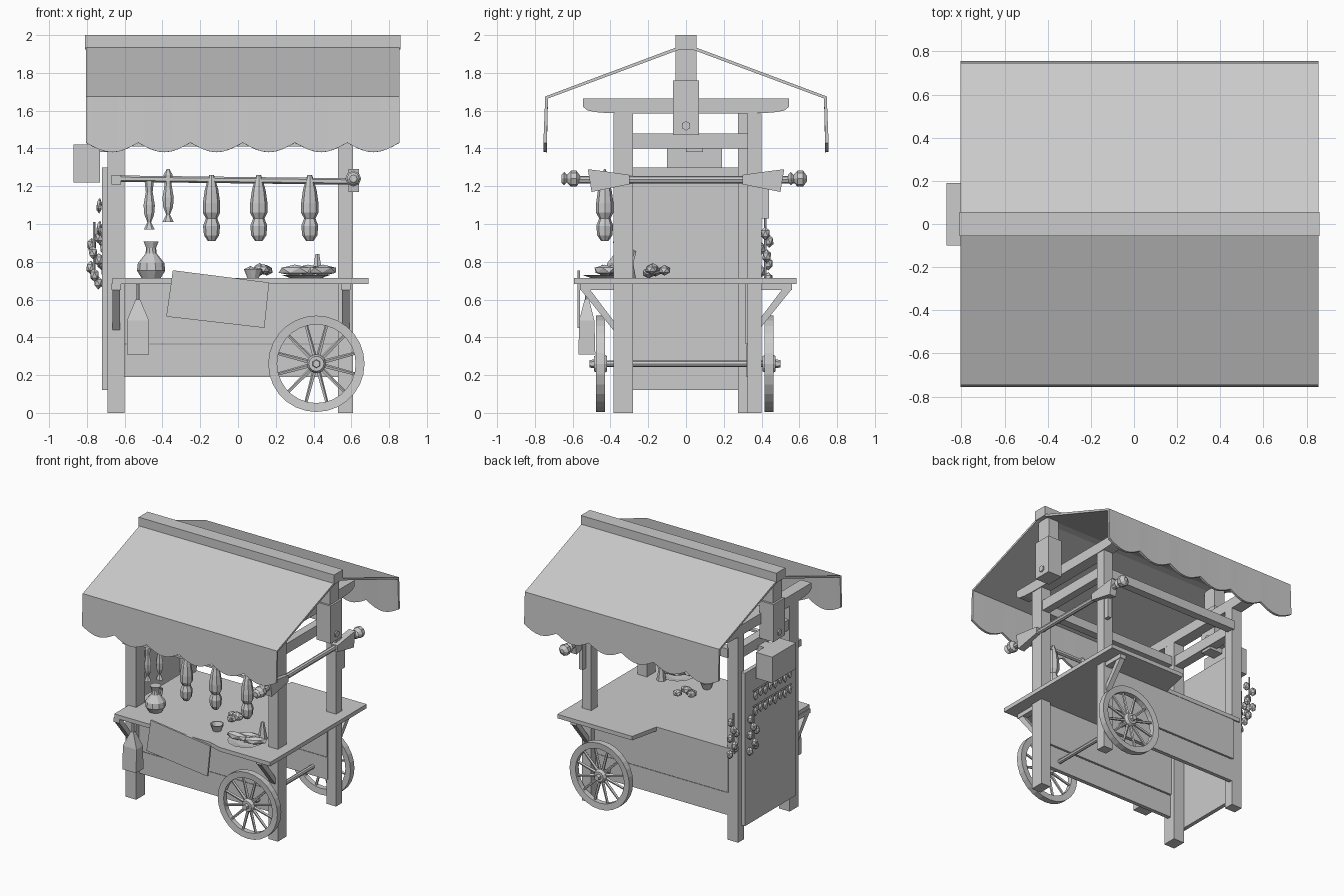
import bpy, bmesh, math, random
from mathutils import Vector, Matrix

if "Cube" in bpy.data.objects:
    bpy.data.objects.remove(bpy.data.objects["Cube"])

random.seed(4)


def finish(name, bm):
    bmesh.ops.recalc_face_normals(bm, faces=bm.faces)
    me = bpy.data.meshes.new(name)
    bm.to_mesh(me)
    bm.free()
    ob = bpy.data.objects.new(name, me)
    bpy.context.collection.objects.link(ob)
    return ob


def box(name, x0, x1, y0, y1, z0, z1):
    bm = bmesh.new()
    m = Matrix.Translation(((x0 + x1) / 2, (y0 + y1) / 2, (z0 + z1) / 2))
    bmesh.ops.create_cube(bm, size=1, matrix=m @ Matrix.Diagonal((x1 - x0, y1 - y0, z1 - z0, 1)))
    return finish(name, bm)


def prism(name, pts, axis, lo, hi):
    """Extrude a flat outline along an axis; outline uses the other two axes in order."""
    bm = bmesh.new()

    def place(p, d):
        c = list(p)
        c.insert('xyz'.index(axis), d)
        return c
    a = [bm.verts.new(place(p, lo)) for p in pts]
    b = [bm.verts.new(place(p, hi)) for p in pts]
    bm.faces.new(a)
    bm.faces.new(b)
    for i in range(len(pts)):
        j = (i + 1) % len(pts)
        bm.faces.new((a[i], a[j], b[j], b[i]))
    return finish(name, bm)


def rod(name, p, q, r1, r2=None, segs=8):
    p, q = Vector(p), Vector(q)
    bm = bmesh.new()
    rot = (q - p).to_track_quat('Z', 'Y').to_matrix().to_4x4()
    bmesh.ops.create_cone(bm, cap_ends=True, segments=segs, radius1=r1, radius2=r1 if r2 is None else r2,
                          depth=(q - p).length, matrix=Matrix.Translation((p + q) / 2) @ rot)
    return finish(name, bm)


def lathe(name, prof, loc, segs=8, axis='z', closed=False, squash=1):
    """Turn an (r, h) profile around an axis through loc."""
    bm = bmesh.new()
    rings = []
    for k in range(segs):
        a = 2 * math.pi * k / segs
        ring = []
        for r, h in prof:
            v = Vector((r * math.cos(a), r * math.sin(a) * squash, h))
            if axis == 'y':
                v = Vector((v.x, v.z, v.y))
            ring.append(bm.verts.new(v + Vector(loc)))
        rings.append(ring)
    n = len(prof)
    for k in range(segs):
        r1, r2 = rings[k], rings[(k + 1) % segs]
        for i in range(n if closed else n - 1):
            j = (i + 1) % n
            bm.faces.new((r1[i], r1[j], r2[j], r2[i]))
    if not closed:
        bm.faces.new([r[0] for r in rings])
        bm.faces.new([r[-1] for r in rings])
    return finish(name, bm)


def blob(name, loc, size, tilt=0):
    bm = bmesh.new()
    m = Matrix.Translation(loc) @ Matrix.Rotation(tilt, 4, 'Z') @ Matrix.Diagonal((*size, 1))
    bmesh.ops.create_icosphere(bm, subdivisions=1, radius=1, matrix=m)
    return finish(name, bm)


# Roof canopy: folded cloth with scalloped valances
bm = bmesh.new()
N = 48
cols = []
for i in range(N + 1):
    u = i / N
    x = -0.805 + 1.66 * u
    low = 1.43 - 0.05 * abs(math.sin(6 * math.pi * u))
    sec = [(-0.746, low), (-0.738, 1.67), (0, 1.945), (0.738, 1.67), (0.746, low)]
    cols.append([bm.verts.new((x, y, z)) for y, z in sec])
for a, b in zip(cols, cols[1:]):
    for j in range(4):
        bm.faces.new((a[j], b[j], b[j + 1], a[j + 1]))
canopy = finish("roof_canopy", bm)
s = canopy.modifiers.new("thickness", 'SOLIDIFY')
s.thickness = 0.018
s.offset = 0
box("ridge_beam", -0.81, 0.86, -0.055, 0.055, 1.925, 2.0)

# King posts, hanging blocks and rounded cross beams at both gables
beam = [(-0.545, 1.665), (-0.545, 1.62), (-0.52, 1.60), (-0.46, 1.59), (-0.35, 1.585)]
beam += [(-y, z) for y, z in reversed(beam)]
for side, x, xb in (("left", -0.735, -0.645), ("right", 0.78, 0.57)):
    box(side + "_king_post", x - 0.045, x + 0.045, -0.055, 0.055, 1.7, 1.94)
    box(side + "_king_block", x - 0.06, x + 0.06, -0.07, 0.07, 1.47, 1.76)
    rod(side + "_block_peg", (x - 0.07, 0, 1.52), (x + 0.07, 0, 1.52), 0.025, segs=6)
    prism(side + "_cross_beam", beam, 'x', xb - 0.045, xb + 0.045)

# Corner posts and top frame
for side, x0, x1 in (("left", -0.69, -0.60), ("right", 0.53, 0.61)):
    box(side + "_front_post", x0, x1, -0.385, -0.28, 0, 1.585)
    yb = 0.275 if x0 < 0 else 0.325
    box(side + "_back_post", x0, x1, yb, yb + 0.075, 0, 1.585)
    box(side + "_top_rail", x0 + 0.01, x1 - 0.01, -0.29, 0.34, 1.40, 1.48)
for side, y in (("front", -0.33), ("back", 0.335)):
    box(side + "_top_rail", -0.61, 0.54, y - 0.03, y + 0.03, 1.41, 1.48)
    # Two planks close the body below the counter
    box(side + "_lower_plank", -0.61, 0.54, y - 0.015, y + 0.015, 0.19, 0.362)
    box(side + "_upper_plank", -0.61, 0.54, y - 0.022, y + 0.022, 0.368, 0.69)

# Closed left side panel and box sign
box("left_side_panel", -0.72, -0.69, -0.31, 0.31, 0.12, 1.30)
box("left_sign_box", -0.87, -0.73, -0.10, 0.19, 1.22, 1.42)
box("left_sign_bracket", -0.75, -0.62, 0.0, 0.09, 1.38, 1.42)

# Counter with step on the back edge
prism("counter", [(-0.665, -0.56), (0.15, -0.56), (0.26, -0.592), (0.69, -0.592), (0.69, 0.585),
                  (0.05, 0.585), (0.0, 0.36), (-0.665, 0.36)], 'z', 0.682, 0.713)

# Counter braces
for name, x, s in (("left_front", -0.645, -1), ("right_front", 0.57, -1), ("right_back", 0.57, 1)):
    prism(name + "_brace", [(s * 0.37, 0.42), (s * 0.37, 0.47), (s * 0.51, 0.655), (s * 0.56, 0.655)],
          'x', x - 0.02, x + 0.02)
    box(name + "_arm", x - 0.025, x + 0.025, min(s * 0.36, s * 0.56), max(s * 0.36, s * 0.56), 0.65, 0.684)

# Wheels
WX, WZ = 0.415, 0.26
for side, y in (("front", -0.452), ("back", 0.44)):
    s = -1 if y < 0 else 1
    lathe(side + "_wheel_rim", [(0.208, -0.02), (0.255, -0.024), (0.255, 0.024), (0.208, 0.02)],
          (WX, y, WZ), 28, 'y', closed=True)
    lathe(side + "_wheel_hub", [(0.04, -0.035), (0.05, -0.015), (0.05, 0.015), (0.04, 0.035)],
          (WX, y, WZ), 12, 'y')
    rod(side + "_hub_cap", (WX, y, WZ), (WX, y + s * 0.06, WZ), 0.026, 0.02, 6)
    for k in range(12):
        a = 2 * math.pi * (k + 0.5) / 12
        d = Vector((math.cos(a), 0, math.sin(a)))
        c = Vector((WX, y, WZ))
        rod(f"{side}_spoke_{k}", c + d * 0.04, c + d * 0.215, 0.012, 0.009, 5)
rod("axle", (WX, -0.46, WZ), (WX, 0.45, WZ), 0.017)

# Side pole with brackets and turned knobs
rod("side_pole", (0.61, -0.58, 1.235), (0.61, 0.58, 1.235), 0.02)
for side, s in (("front", -1), ("back", 1)):
    prism(side + "_pole_bracket", [(s * 0.30, 1.21), (s * 0.30, 1.26), (s * 0.44, 1.28), (s * 0.52, 1.29),
                                   (s * 0.50, 1.17)], 'x', 0.585, 0.64)
    lathe(side + "_pole_knob", [(0.02, -0.06), (0.035, -0.045), (0.02, -0.03), (0.042, -0.01),
                                (0.042, 0.02), (0.015, 0.04)], (0.61, s * 0.60, 1.24), 8, 'y')

# Hanging rail with meats and fish
rod("hanging_rail", (-0.65, -0.43, 1.24), (0.61, -0.43, 1.225), 0.017, segs=6)
box("rail_holder", -0.67, -0.62, -0.45, -0.37, 1.21, 1.26)
ham = [(0.012, 0.03), (0.022, 0), (0.036, -0.05), (0.046, -0.12), (0.046, -0.17), (0.03, -0.20),
       (0.045, -0.24), (0.04, -0.29), (0.02, -0.32)]
for i, x in enumerate((-0.14, 0.11, 0.38)):
    lathe(f"hanging_ham_{i}", ham, (x, -0.43, 1.23), 8)
fish = [(0.008, 0.03), (0.024, 0), (0.018, -0.05), (0.03, -0.12), (0.026, -0.17), (0.01, -0.21), (0.03, -0.25)]
for i, (x, z) in enumerate(((-0.47, 1.22), (-0.37, 1.26))):
    lathe(f"hanging_fish_{i}", fish, (x, -0.43, z), 6, squash=0.7)
box("hanging_tool", 0.575, 0.605, 0.40, 0.44, 1.03, 1.22)

# Tilted cloth board on the front
prism("front_board", [(-0.345, 0.755), (0.165, 0.69), (0.14, 0.45), (-0.38, 0.51)], 'y', -0.574, -0.56)

# Hanging lantern-shaped bag
bm = bmesh.new()
rings = [[bm.verts.new((-0.53 + sx * w, -0.525 + sy * d, z)) for sx, sy in ((-1, -1), (1, -1), (1, 1), (-1, 1))]
         for z, w, d in ((0.31, 0.058, 0.045), (0.49, 0.058, 0.04), (0.60, 0.012, 0.012))]
bm.faces.new(rings[0])
bm.faces.new(rings[2])
for a, b in zip(rings, rings[1:]):
    for i in range(4):
        bm.faces.new((a[i], a[(i + 1) % 4], b[(i + 1) % 4], b[i]))
finish("hanging_bag", bm)
rod("bag_strap", (-0.53, -0.525, 0.59), (-0.53, -0.525, 0.69), 0.01, segs=5)

# Jug with handle
lathe("jug", [(0.05, 0), (0.075, 0.04), (0.07, 0.08), (0.03, 0.13), (0.026, 0.16), (0.04, 0.195)],
      (-0.46, -0.35, 0.713), 10)
rod("jug_handle_upper", (-0.46, -0.33, 0.88), (-0.46, -0.27, 0.85), 0.009, segs=5)
rod("jug_handle_lower", (-0.46, -0.27, 0.855), (-0.46, -0.29, 0.78), 0.009, segs=5)

# Bowl, fruit pile and plates of food
lathe("bowl", [(0.03, 0), (0.05, 0.05), (0.042, 0.05), (0.025, 0.012)], (0.08, -0.37, 0.713), 10)
for i in range(6):
    blob(f"pile_{i}", (0.11 + random.uniform(-.05, .05), -0.15 + random.uniform(-.06, .06),
                       0.74 + 0.01 * i / 2), (0.035, 0.035, 0.028), i)
lathe("plate", [(0.08, 0), (0.13, 0.018), (0.12, 0.018), (0.07, 0.008)], (0.36, -0.42, 0.713), 12)
for i, (x, y) in enumerate(((0.30, -0.44), (0.37, -0.39), (0.45, -0.43))):
    blob(f"plate_fish_{i}", (x, y, 0.755), (0.095, 0.035, 0.03), 0.3 * i)
rod("upright_food", (0.42, -0.30, 0.713), (0.42, -0.30, 0.84), 0.035, 0.012, 6)

# Strings of bulbs on the left panel
for r, z in enumerate((1.10, 0.98)):
    rod(f"panel_string_{r}", (-0.73, -0.24, z + 0.03), (-0.73, 0.22, z + 0.03), 0.006, segs=5)
    for k in range(8):
        blob(f"panel_bulb_{r}_{k}", (-0.735, -0.22 + 0.06 * k, z - 0.01 * (k % 2)), (0.016, 0.02, 0.035))
for g, (y, z, x) in enumerate(((0.42, 0.95, -0.70), (0.26, 0.93, -0.76))):
    rod(f"garland_cord_{g}", (x, y, z - 0.22), (x, y, z + 0.08), 0.007, segs=5)
    for k in range(7):
        a = k * 2.2
        blob(f"garland_bulb_{g}_{k}", (x + 0.025 * math.cos(a), y + 0.025 * math.sin(a), z - 0.04 * k),
             (0.026, 0.026, 0.036), a)
